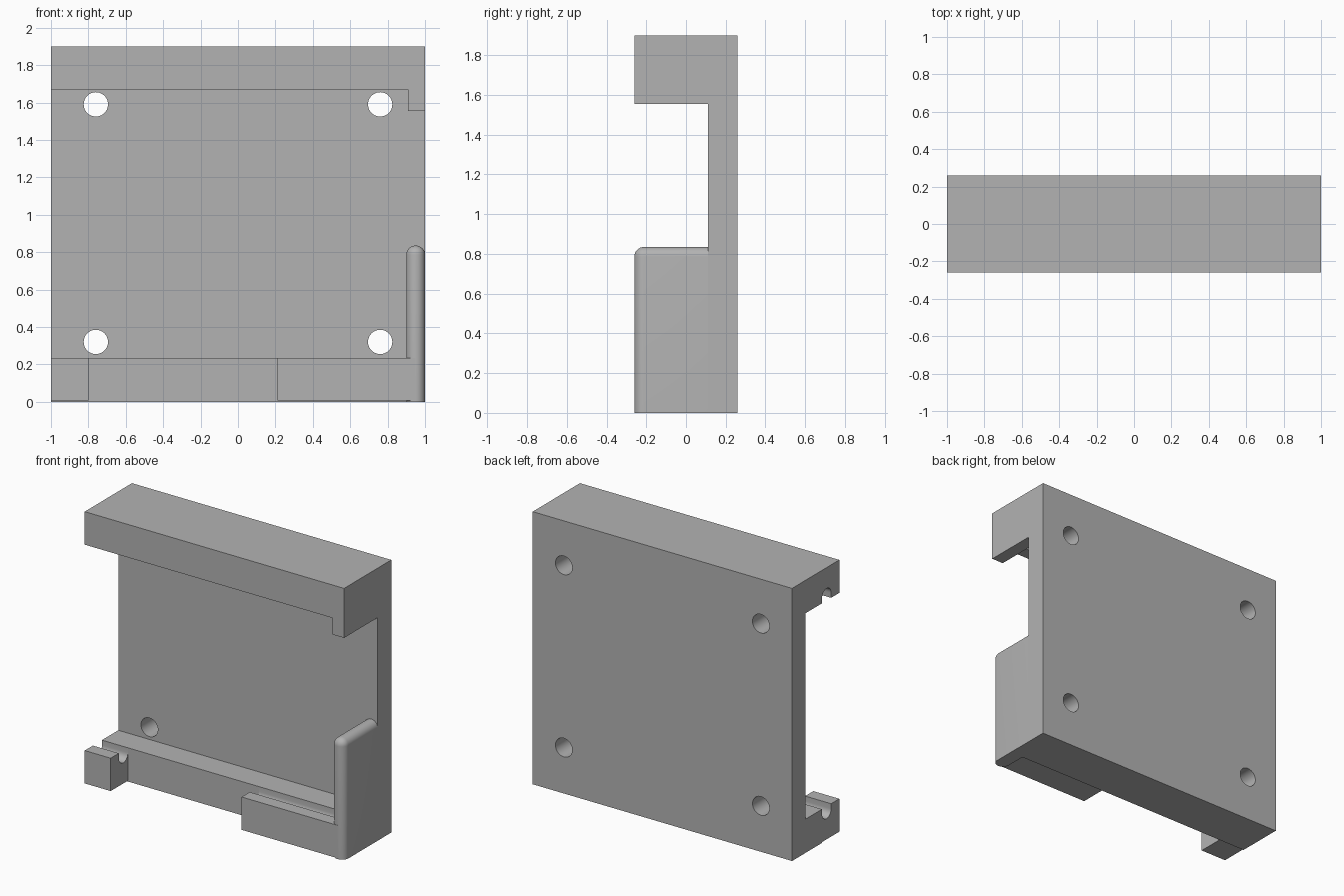
import bpy, bmesh, math
from mathutils import Matrix

if "Cube" in bpy.data.objects:
    bpy.data.objects.remove(bpy.data.objects["Cube"], do_unlink=True)

grey = bpy.data.materials.new("plain_grey")
grey.use_nodes = True
colour = (0.45, 0.45, 0.45, 1)
grey.diffuse_color = colour
grey.node_tree.nodes["Principled BSDF"].inputs["Base Color"].default_value = colour

FRONT, BACK, TOP = -0.26, 0.26, 1.90
PLATE, SHELF, LIP = 0.11, -0.07, -0.17   # depths of plate face, shelf edge, lip edge
RAIL_LOW, RAIL_HIGH = 0.235, 1.67        # inner faces of the two rails
CAP = 0.91


def make_object(name, bm):
    bmesh.ops.recalc_face_normals(bm, faces=bm.faces)
    mesh = bpy.data.meshes.new(name)
    bm.to_mesh(mesh)
    bm.free()
    obj = bpy.data.objects.new(name, mesh)
    bpy.context.collection.objects.link(obj)
    mesh.materials.append(grey)
    return obj


def select(obj):
    bpy.ops.object.select_all(action='DESELECT')
    obj.select_set(True)
    bpy.context.view_layer.objects.active = obj


def extrude_profile(name, profile, x0, x1):
    """Extrude a (y, z) outline along x."""
    bm = bmesh.new()
    face = bm.faces.new([bm.verts.new((x0, y, z)) for y, z in profile])
    out = bmesh.ops.extrude_face_region(bm, geom=[face])
    verts = [v for v in out["geom"] if isinstance(v, bmesh.types.BMVert)]
    bmesh.ops.translate(bm, verts=verts, vec=(x1 - x0, 0, 0))
    return make_object(name, bm)


def add_box(bm, x, y, z):
    size = [b - a for a, b in (x, y, z)]
    mid = [(a + b) / 2 for a, b in (x, y, z)]
    return bmesh.ops.create_cube(
        bm, size=1, matrix=Matrix.Translation(mid) @ Matrix.Diagonal((*size, 1)))


def groove(rail, sign):
    """Round-bottomed groove outline, from the lip side to the shelf side."""
    mid, r = (LIP + SHELF) / 2, (SHELF - LIP) / 2
    arc = [math.pi * i / 12 for i in range(13)]
    return ([(LIP, rail)]
            + [(mid - r * math.cos(a), rail + sign * (0.035 + r * math.sin(a))) for a in arc]
            + [(SHELF, rail)])


# Body: plate with grooved rails at top and bottom
body = extrude_profile(
    "tray_body",
    [(BACK, 0), (BACK, TOP), (FRONT, TOP), (FRONT, RAIL_HIGH)]
    + groove(RAIL_HIGH, 1)
    + [(PLATE, RAIL_HIGH), (PLATE, RAIL_LOW)]
    + groove(RAIL_LOW, -1)[::-1]
    + [(FRONT, RAIL_LOW), (FRONT, 0.006), (SHELF, 0.006), (SHELF, 0)],
    -1, CAP)

# Cutters: gap in the lower lip and four screw holes
bm = bmesh.new()
add_box(bm, (-0.8, 0.21), (-0.5, SHELF), (-0.2, 0.5))
for x in (-0.76, 0.76):
    for z in (0.32, 1.59):
        bmesh.ops.create_cone(
            bm, cap_ends=True, segments=40, radius1=0.065, radius2=0.065, depth=0.35,
            matrix=Matrix.Translation((x, 0.2, z)) @ Matrix.Rotation(math.pi / 2, 4, 'X'))
cutter = make_object("cutter", bm)
cutter.hide_render = True
mod = body.modifiers.new("cuts", 'BOOLEAN')
mod.operation, mod.solver, mod.object = 'DIFFERENCE', 'EXACT', cutter
select(body)
bpy.ops.object.modifier_apply(modifier=mod.name)
bpy.data.objects.remove(cutter, do_unlink=True)

# Closed end with the deeper upper corner
end_cap = extrude_profile(
    "end_cap",
    [(BACK, 0), (BACK, TOP), (FRONT, TOP), (FRONT, 1.555), (PLATE, 1.555), (PLATE, 0)],
    CAP, 1)

# Lip continued into the side wall
bm = bmesh.new()
add_box(bm, (CAP, 0.95), (FRONT, LIP), (0.006, RAIL_LOW))
make_object("lip_end", bm)

# Side wall with rounded front and top edges
bm = bmesh.new()
add_box(bm, (0.9, 1), (FRONT, PLATE), (0, 0.835))
edges = []
for e in bm.edges:
    a, b = (v.co for v in e.verts)
    at_front = max(a.y, b.y) < FRONT + 0.01
    at_top = min(a.z, b.z) > 0.8
    vertical, along_y = abs(a.z - b.z) > 0.1, abs(a.y - b.y) > 0.1
    if (at_front and (vertical or at_top)) or (at_top and along_y):
        edges.append(e)
bmesh.ops.bevel(bm, geom=edges, offset=0.049, offset_type='OFFSET',
                segments=8, profile=0.5, affect='EDGES')
wall = make_object("side_wall", bm)

for obj in (body, wall):
    select(obj)
    bpy.ops.object.shade_smooth_by_angle(angle=math.radians(30))
